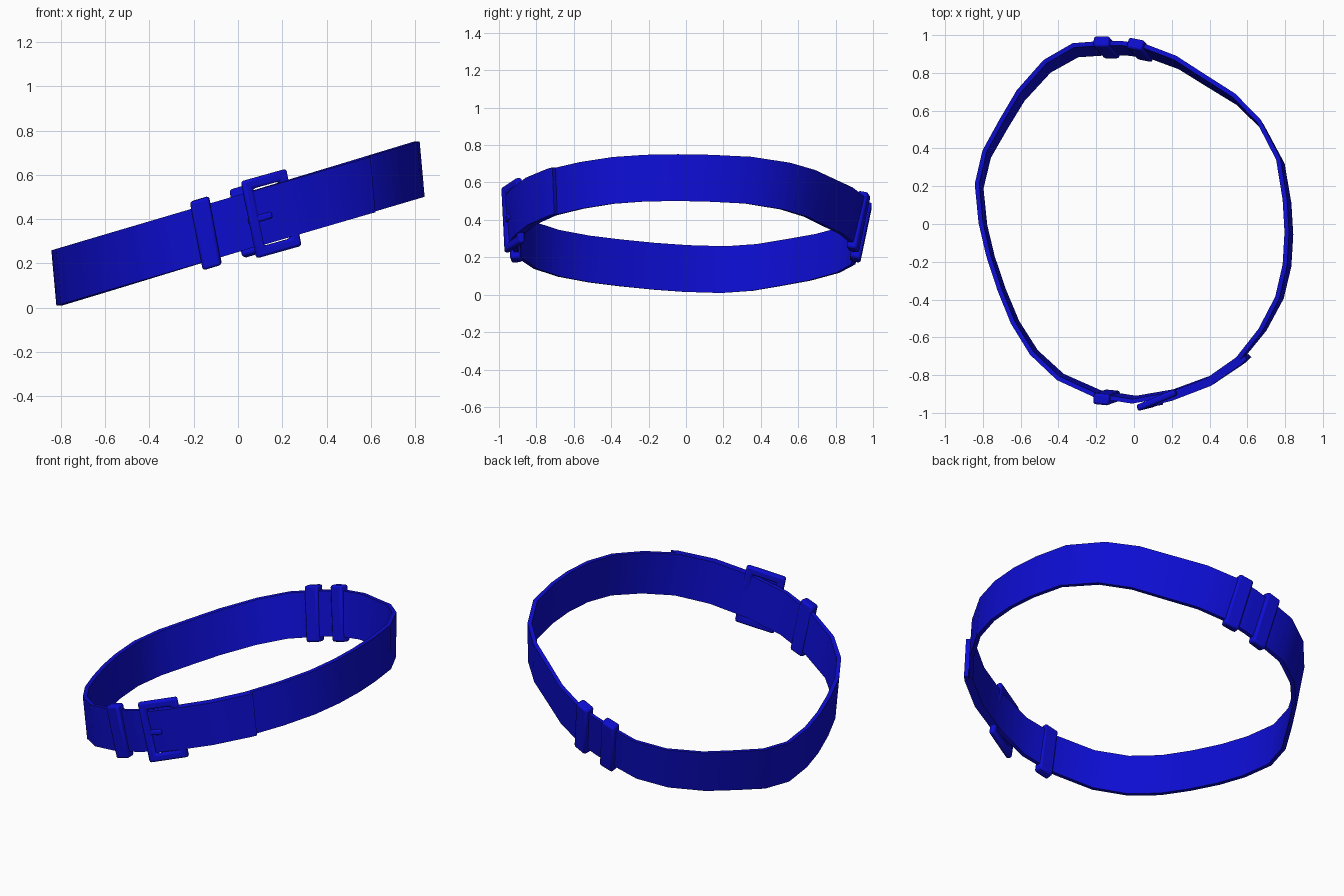
import bpy, bmesh
from mathutils import Vector, Matrix

if "Cube" in bpy.data.objects:
    bpy.data.objects.remove(bpy.data.objects["Cube"])

blue = bpy.data.materials.new("deep_blue")
blue.diffuse_color = (0.004, 0.004, 0.65, 1)
blue.use_nodes = True
blue.node_tree.nodes["Principled BSDF"].inputs["Base Color"].default_value = blue.diffuse_color

HALF = 0.125      # half the strap width
THICK = 0.024     # leather thickness

# Plan of the strap, counter-clockwise from the front
PLAN = [(0.0, -0.93), (0.2, -0.895), (0.4, -0.82), (0.56, -0.71), (0.68, -0.56),
        (0.77, -0.39), (0.81, -0.22), (0.82, -0.05), (0.81, 0.12), (0.775, 0.33),
        (0.67, 0.53), (0.54, 0.66), (0.38, 0.76), (0.23, 0.855), (0.07, 0.915),
        (-0.05, 0.93), (-0.17, 0.93), (-0.31, 0.92), (-0.46, 0.835), (-0.60, 0.68),
        (-0.69, 0.53), (-0.78, 0.37), (-0.82, 0.2), (-0.80, 0.0), (-0.76, -0.17),
        (-0.70, -0.35), (-0.63, -0.52), (-0.53, -0.68), (-0.39, -0.81), (-0.19, -0.9)]


def centre(x, y):
    """Point on the tilted plane of the belt."""
    return Vector((x, y, 0.38 + 0.30 * x))


def across(y):
    """Direction across the strap, leaning slightly outward at the back."""
    return Vector((-0.09, 0.06 + 0.16 * y if y > 0 else 0.06 + 0.14 * y, 1.0))


def finish(name, bm, bevel=0.0):
    bmesh.ops.recalc_face_normals(bm, faces=bm.faces)
    me = bpy.data.meshes.new(name)
    bm.to_mesh(me)
    bm.free()
    me.materials.append(blue)
    ob = bpy.data.objects.new(name, me)
    bpy.context.collection.objects.link(ob)
    if bevel:
        mod = ob.modifiers.new("rounded_edges", 'BEVEL')
        mod.width, mod.segments = bevel, 2
    bpy.ops.object.select_all(action='DESELECT')
    ob.select_set(True)
    bpy.context.view_layer.objects.active = ob
    bpy.ops.object.shade_smooth_by_angle(angle=0.6)
    return ob


def ribbon(name, path, closed, offset=0.0):
    """Rectangular strap swept along a plan path."""
    bm = bmesh.new()
    n = len(path)
    rings = []
    for i, (x, y) in enumerate(path):
        a = path[(i - 1) % n] if closed else path[max(i - 1, 0)]
        b = path[(i + 1) % n] if closed else path[min(i + 1, n - 1)]
        out = Vector((b[1] - a[1], a[0] - b[0], 0)).normalized()
        c, v = centre(x, y) + out * offset, across(y) * HALF
        rings.append([bm.verts.new(c + out * so * THICK / 2 + v * sv)
                      for so, sv in ((1, -1), (1, 1), (-1, 1), (-1, -1))])
    for i in range(n if closed else n - 1):
        p, q = rings[i], rings[(i + 1) % n]
        for k in range(4):
            bm.faces.new((p[k], q[k], q[(k + 1) % 4], p[(k + 1) % 4]))
    if not closed:
        bm.faces.new(rings[0])
        bm.faces.new(rings[-1])
    return finish(name, bm)


def frame(pos, tangent, up):
    """Sheared local axes: along the strap, outward, across the strap."""
    u = Vector(tangent).normalized()
    v = Vector(up).normalized()
    w = u.cross(v).normalized()
    return Matrix(((u.x, w.x, v.x, pos[0]), (u.y, w.y, v.y, pos[1]),
                   (u.z, w.z, v.z, pos[2]), (0, 0, 0, 1)))


def add_box(bm, m, loc, size):
    local = Matrix.Translation(loc) @ Matrix.Diagonal((*size, 1))
    bmesh.ops.create_cube(bm, size=1, matrix=m @ local)


# Strap and the overlapping tail
ribbon("strap", PLAN, True)
ribbon("strap_tail", [(0.07, -0.925)] + PLAN[1:4] + [(0.585, -0.685)], False, 0.023)

# Keeper loops, one in front and two behind
for name, x, y, slope in (("front_keeper", -0.145, -0.918, -0.10),
                          ("back_keeper_left", -0.145, 0.935, 0.0),
                          ("back_keeper_right", 0.035, 0.922, -0.2)):
    up = across(y) + Vector((-0.10, 0, 0))
    bm = bmesh.new()
    add_box(bm, frame(centre(x, y), (1, slope, 0.3), up), (0, 0, 0), (0.088, 0.058, 0.315))
    finish(name, bm, 0.012)

# Buckle frame: the far bar passes under the tail
m = frame((0.15, -0.925, 0.425), (1, 0.42, 0.28), (-0.2, -0.05, 1))
bm = bmesh.new()
L, H, B, D = 0.225, 0.355, 0.046, 0.035
outer = [(-L / 2, -H / 2), (L / 2, -H / 2), (L / 2, H / 2), (-L / 2, H / 2)]
rings = []
for y in (-D / 2, D / 2):
    for inset in (0, B):
        rings.append([bm.verts.new(m @ Vector((x - inset * (1 if x > 0 else -1), y,
                                               z - inset * (1 if z > 0 else -1))))
                      for x, z in outer])
for p, q in ((0, 1), (1, 3), (3, 2), (2, 0)):
    for k in range(4):
        j = (k + 1) % 4
        bm.faces.new((rings[p][k], rings[p][j], rings[q][j], rings[q][k]))
finish("buckle_frame", bm, 0.012)

# Prong
bm = bmesh.new()
add_box(bm, frame((0.10, -0.95, 0.405), (1, 0.15, 0.28), (-0.2, 0, 1)), (0, 0, 0), (0.11, 0.03, 0.03))
finish("buckle_prong", bm, 0.008)
